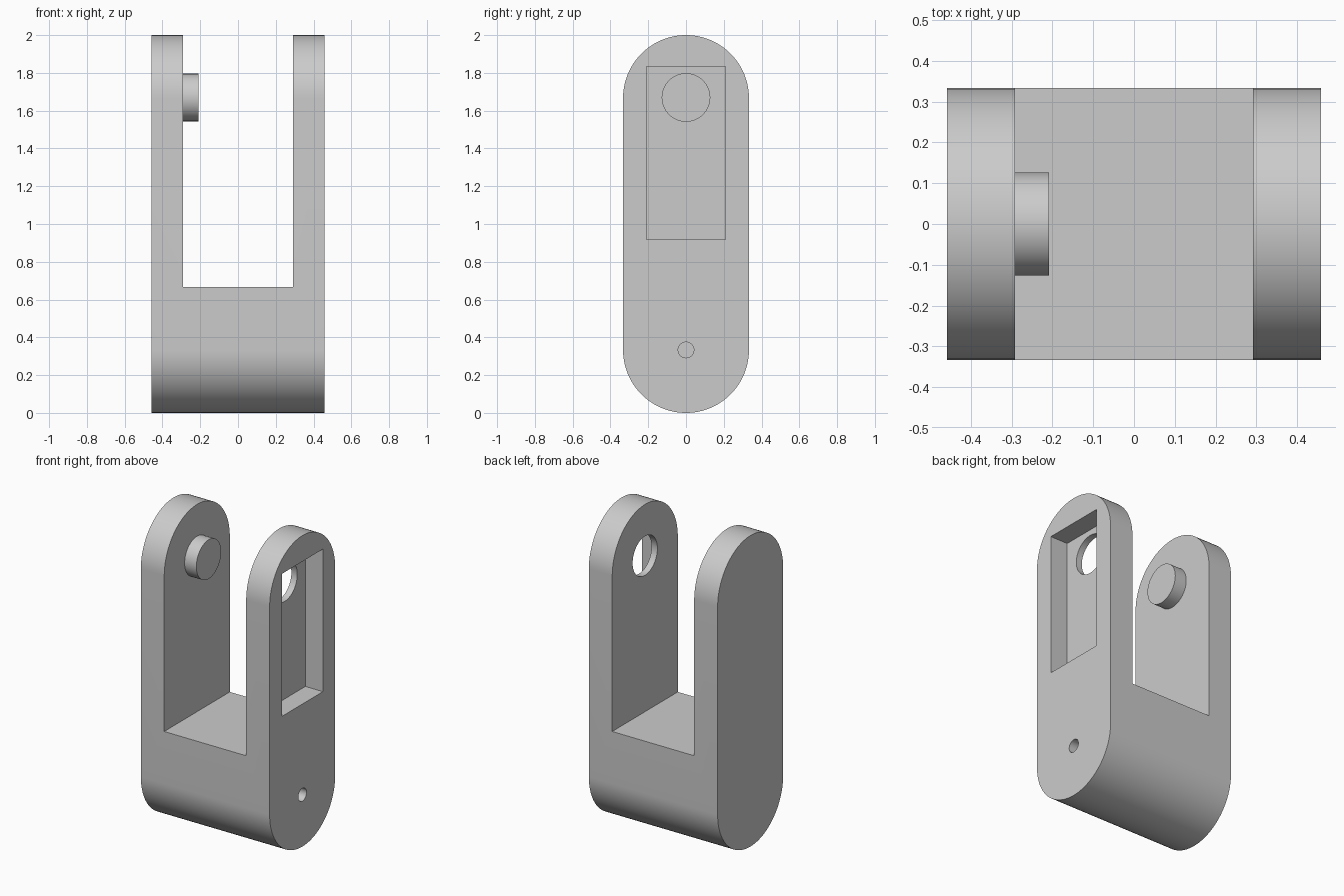
import bpy, bmesh, math
from mathutils import Matrix

cube = bpy.data.objects.get("Cube")
if cube:
    bpy.data.objects.remove(cube, do_unlink=True)

grey = bpy.data.materials.new("light grey")
grey.use_nodes = True
colour = (0.6, 0.6, 0.6, 1)
grey.diffuse_color = colour
grey.node_tree.nodes["Principled BSDF"].inputs["Base Color"].default_value = colour

# Main dimensions
HALF_WIDTH = 0.4583     # outer faces of the arms
HALF_SLOT = 0.2917      # inner faces of the arms
RADIUS = 1 / 3          # rounded ends
LOW, HIGH = RADIUS, 2 - RADIUS   # centres of the rounded ends
PIN_RADIUS = 0.126


def finish(name, bm):
    bmesh.ops.recalc_face_normals(bm, faces=bm.faces)
    mesh = bpy.data.meshes.new(name)
    bm.to_mesh(mesh)
    bm.free()
    mesh.materials.append(grey)
    obj = bpy.data.objects.new(name, mesh)
    bpy.context.collection.objects.link(obj)
    return obj


def box(name, x, y, z):
    bm = bmesh.new()
    bmesh.ops.create_cube(bm, size=1)
    for v in bm.verts:
        for axis, (low, high) in enumerate((x, y, z)):
            v.co[axis] = high if v.co[axis] > 0 else low
    return finish(name, bm)


def rod(name, x0, x1, z, radius, sides=64):
    """Cylinder lying along x."""
    bm = bmesh.new()
    place = Matrix.Translation(((x0 + x1) / 2, 0, z)) @ Matrix.Rotation(math.pi / 2, 4, 'Y')
    bmesh.ops.create_cone(bm, cap_ends=True, segments=sides, radius1=radius,
                          radius2=radius, depth=x1 - x0, matrix=place)
    return finish(name, bm)


def smooth(obj):
    bpy.ops.object.select_all(action='DESELECT')
    obj.select_set(True)
    bpy.context.view_layer.objects.active = obj
    bpy.ops.object.shade_smooth_by_angle(angle=math.radians(30))


# Fork body: a round-ended profile extruded across x
bm = bmesh.new()
steps = 48
profile = []
for centre, start in ((HIGH, 0), (LOW, math.pi)):
    for i in range(steps + 1):
        a = start + math.pi * i / steps
        profile.append(bm.verts.new((-HALF_WIDTH, RADIUS * math.cos(a),
                                     centre + RADIUS * math.sin(a))))
side = bm.faces.new(profile)
extruded = bmesh.ops.extrude_face_region(bm, geom=[side])["geom"]
bmesh.ops.translate(bm, vec=(2 * HALF_WIDTH, 0, 0),
                    verts=[g for g in extruded if isinstance(g, bmesh.types.BMVert)])
body = finish("fork_body", bm)

# Slot between the arms, pocket, pin hole and small blind hole
cutters = [
    box("slot_cutter", (-HALF_SLOT, HALF_SLOT), (-1, 1), (2 / 3, 2.2)),
    box("pocket_cutter", (HALF_WIDTH - 0.125, 0.6), (-0.2083, 0.2083), (0.9167, 1.8333)),
    rod("pin_hole_cutter", 0.2, 0.4, HIGH + 0.003, PIN_RADIUS),
    rod("small_hole_cutter", 0.05, 0.6, LOW, 0.0417, 32),
]
bpy.context.view_layer.objects.active = body
for cutter in cutters:
    cutter.hide_render = True
    mod = body.modifiers.new(cutter.name, 'BOOLEAN')
    mod.operation = 'DIFFERENCE'
    mod.solver = 'EXACT'
    mod.object = cutter
    bpy.ops.object.modifier_apply(modifier=mod.name)
for cutter in cutters:
    bpy.data.objects.remove(cutter, do_unlink=True)
smooth(body)

# Pin on the inner face of the right arm
pin = rod("hinge_pin", -HALF_SLOT - 0.02, -HALF_SLOT + 0.0833, HIGH + 0.003, PIN_RADIUS)
smooth(pin)
